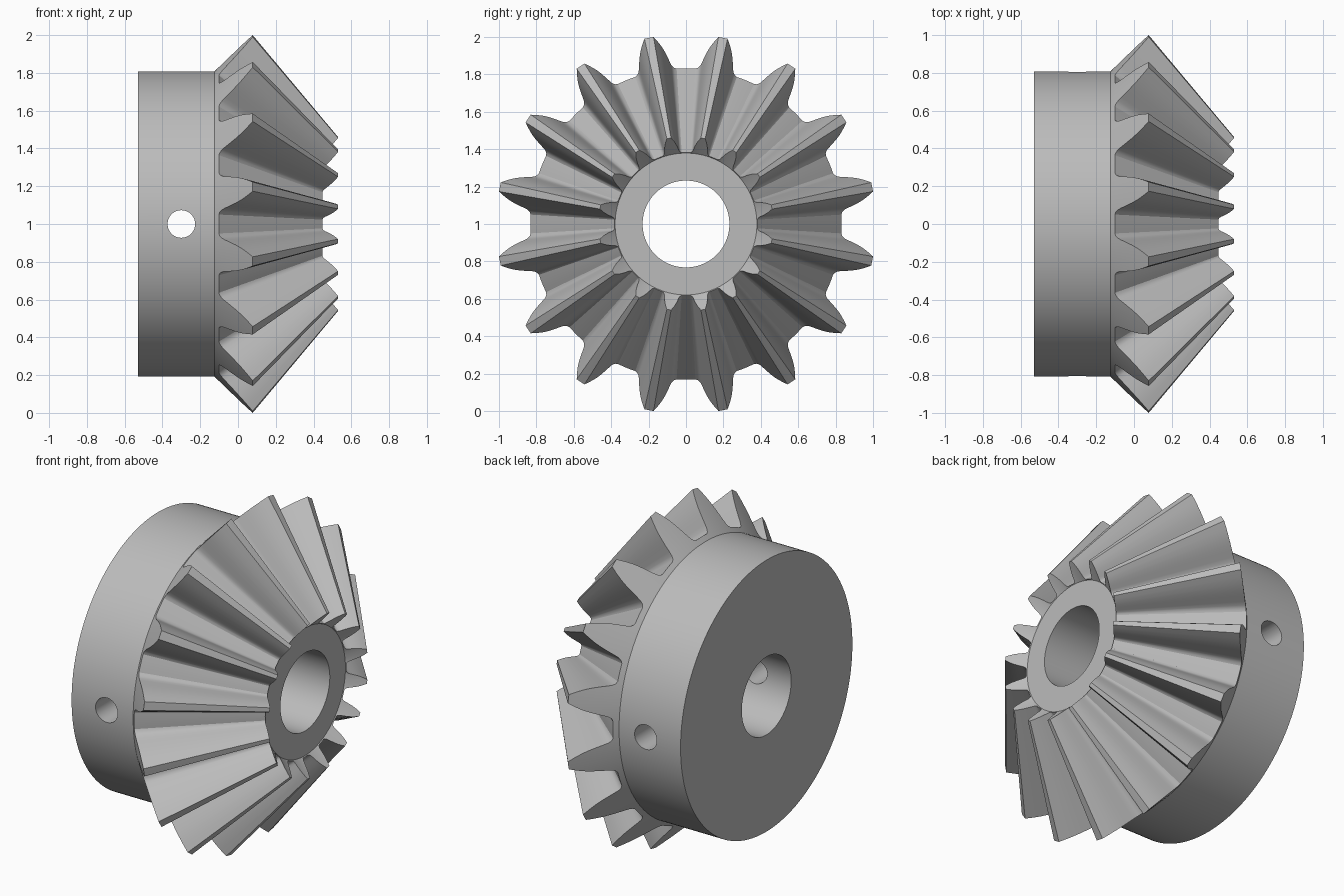
import bpy, bmesh
from math import sin, cos, radians, pi

if "Cube" in bpy.data.objects:
    bpy.data.objects.remove(bpy.data.objects["Cube"])

TEETH = 16
PITCH = 360 / TEETH
APEX = 0.915          # x where all tooth lines meet
SMALL = 0.46          # size of the small tooth end relative to the large one
BORE, HUB = 0.232, 0.808
BACK, SHOULDER = -0.53, -0.125

# Half tooth, tip to root: (angle from tooth centre in degrees, radius)
half_tooth = [(0, 1.015), (1.4, 1.015), (2.5, 0.985), (3.5, 0.955), (4.3, 0.925),
              (5.0, 0.895), (5.6, 0.868), (6.1, 0.85), (6.8, 0.838), (7.8, 0.832),
              (9.5, 0.832), (PITCH / 2, 0.832)]
tooth = [(-a, r) for a, r in half_tooth[:0:-1]] + half_tooth[:-1]
outline = [(radians((i + 0.5) * PITCH + a), r) for i in range(TEETH) for a, r in tooth]


def circle(x, radius):
    return [(x, radius * sin(a), 1 + radius * cos(a)) for a, r in outline]


def tooth_ring(scale):
    # Tooth outline lying on the back cone, shrunk towards the apex
    return [(APEX + scale * (SHOULDER + (r - HUB) * 0.98 - APEX),
             scale * r * sin(a), 1 + scale * r * cos(a)) for a, r in outline]


# Gear body: closed loop of rings from the bore, over hub and teeth, back to the bore
rings = [circle(BACK, BORE), circle(BACK, HUB), circle(SHOULDER, HUB),
         tooth_ring(1), tooth_ring(SMALL), circle(0.442, 0.379), circle(0.442, BORE)]
bm = bmesh.new()
loops = [[bm.verts.new(p) for p in ring] for ring in rings]
n = len(outline)
for k, low in enumerate(loops):
    high = loops[(k + 1) % len(loops)]
    for j in range(n):
        bm.faces.new((low[j], low[(j + 1) % n], high[(j + 1) % n], high[j]))
bmesh.ops.recalc_face_normals(bm, faces=bm.faces)
mesh = bpy.data.meshes.new("bevel_gear")
bm.to_mesh(mesh)
bm.free()
gear = bpy.data.objects.new("bevel_gear", mesh)
bpy.context.collection.objects.link(gear)

# Plain grey metal
steel = bpy.data.materials.new("grey_steel")
steel.use_nodes = True
colour = (0.5, 0.5, 0.5, 1)
steel.diffuse_color = colour
steel.node_tree.nodes["Principled BSDF"].inputs["Base Color"].default_value = colour
mesh.materials.append(steel)

# Set screw hole straight across the hub
bpy.ops.mesh.primitive_cylinder_add(vertices=48, radius=0.073, depth=2.2,
                                    location=(-0.3, 0, 1), rotation=(pi / 2, 0, 0))
cutter = bpy.context.object
cutter.name = "screw_hole_cutter"
cutter.hide_render = True
cutter.data.materials.append(steel)
cut = gear.modifiers.new("screw_hole", "BOOLEAN")
cut.operation = "DIFFERENCE"
cut.solver = "EXACT"
cut.object = cutter

bpy.ops.object.select_all(action="DESELECT")
gear.select_set(True)
bpy.context.view_layer.objects.active = gear
bpy.ops.object.modifier_apply(modifier=cut.name)
bpy.data.objects.remove(cutter)
bpy.ops.object.shade_smooth_by_angle(angle=radians(28))
